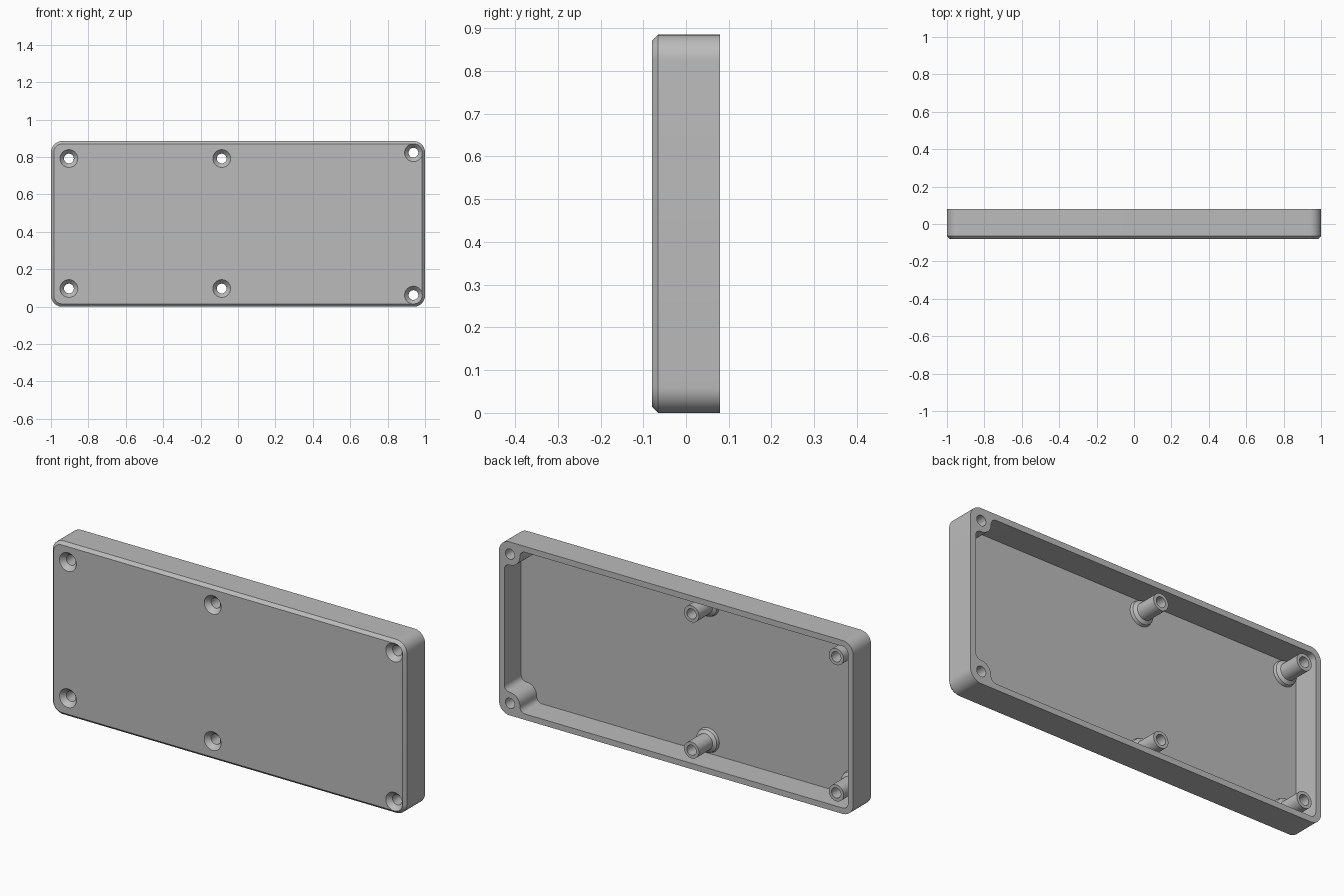
import bpy, bmesh, math

if "Cube" in bpy.data.objects:
    bpy.data.objects.remove(bpy.data.objects["Cube"])

H = 0.885                       # case height
FRONT, BACK, FLOOR = -0.08, 0.08, -0.056
WALL, RADIUS, CHAMFER = 0.03, 0.06, 0.015
HOLE = 0.026

grey = bpy.data.materials.new("grey plastic")
grey.diffuse_color = (0.5, 0.5, 0.5, 1)
grey.use_nodes = True
grey.node_tree.nodes["Principled BSDF"].inputs["Base Color"].default_value = grey.diffuse_color


def arc(cx, cz, r, a0, a1, n=12):
    """Points of an arc in the x-z plane, angles in degrees."""
    angles = [math.radians(a0 + (a1 - a0) * i / n) for i in range(n + 1)]
    return [(cx + r * math.cos(a), cz + r * math.sin(a)) for a in angles]


def rounded_rect(inset, r):
    x, lo, hi = 1 - inset - r, inset + r, H - inset - r
    return (arc(x, lo, r, -90, 0) + arc(x, hi, r, 0, 90)
            + arc(-x, hi, r, 90, 180) + arc(-x, lo, r, 180, 270))


def loft(name, sections, ring=False):
    """Skin (outline, y) sections; ring joins last to first instead of capping."""
    bm = bmesh.new()
    loops = [[bm.verts.new((x, y, z)) for x, z in outline] for outline, y in sections]
    n = len(loops[0])
    pairs = list(zip(loops, loops[1:])) + ([(loops[-1], loops[0])] if ring else [])
    for a, b in pairs:
        for i in range(n):
            j = (i + 1) % n
            bm.faces.new((a[i], a[j], b[j], b[i]))
    if not ring:
        bm.faces.new(loops[0])
        bm.faces.new(loops[-1])
    bmesh.ops.recalc_face_normals(bm, faces=bm.faces)
    mesh = bpy.data.meshes.new(name)
    bm.to_mesh(mesh)
    bm.free()
    mesh.materials.append(grey)
    obj = bpy.data.objects.new(name, mesh)
    bpy.context.collection.objects.link(obj)
    return obj


def turned(name, x, z, profile, ring=False):
    """Round part about a y-direction axis from (radius, y) pairs."""
    circle = lambda r: arc(x, z, r, 0, 360, 40)[:-1]
    return loft(name, [(circle(r), y) for r, y in profile], ring)


def select(obj):
    bpy.ops.object.select_all(action='DESELECT')
    obj.select_set(True)
    bpy.context.view_layer.objects.active = obj


def cut(obj, cutter):
    select(obj)
    mod = obj.modifiers.new("cut", 'BOOLEAN')
    mod.operation, mod.solver, mod.object = 'DIFFERENCE', 'EXACT', cutter
    bpy.ops.object.modifier_apply(modifier=mod.name)
    bpy.data.objects.remove(cutter)


# Screw positions: free-standing posts and solid corner bosses
posts = [(x, z) for x in (-0.904, -0.087) for z in (0.097, 0.792)]
bx, bz = 0.938, H - 0.062
bosses = [(bx, H - bz), (bx, bz)]

# Outer case with chamfered front edge
case = loft("case", [(rounded_rect(CHAMFER, RADIUS - CHAMFER), FRONT),
                     (rounded_rect(0, RADIUS), FRONT + CHAMFER),
                     (rounded_rect(0, RADIUS), BACK)])

# Cavity outline: filleted bosses on the right, plain round corners on the left
R, f = 0.056, 0.03
inner_x, inner_z = 1 - WALL, H - WALL
dx, dz = inner_x - f - bx, inner_z - f - bz
reach_x = math.sqrt((R + f) ** 2 - dz ** 2)
reach_z = math.sqrt((R + f) ** 2 - dx ** 2)
t_side = math.degrees(math.atan2(-reach_z, dx))
t_top = math.degrees(math.atan2(dz, -reach_x)) % 360 - 360
upper_right = (arc(bx + dx, bz - reach_z, f, 0, t_side + 180)
               + arc(bx, bz, R, t_side, t_top)[1:-1]
               + arc(bx - reach_x, bz + dz, f, t_top + 180, 90))
lower_right = [(x, H - z) for x, z in reversed(upper_right)]
left = rounded_rect(WALL, 0.03)[26:]
outline = lower_right + upper_right + left
cut(case, loft("cavity", [(outline, FLOOR), (outline, 0.12)]))

# Countersunk screw holes
for x, z in posts + bosses:
    cut(case, turned("drill", x, z, [(0.0565, -0.09), (HOLE, FLOOR), (HOLE, 0.12)]))

# Hollow posts with a wider foot
parts = [case]
for x, z in posts:
    parts.append(turned("screw_post", x, z, [
        (HOLE, FLOOR), (0.062, FLOOR), (0.058, FLOOR + 0.015),
        (0.042, FLOOR + 0.026), (0.042, BACK), (HOLE, BACK)], ring=True))

for obj in parts:
    select(obj)
    bpy.ops.object.shade_smooth_by_angle(angle=math.radians(25))
